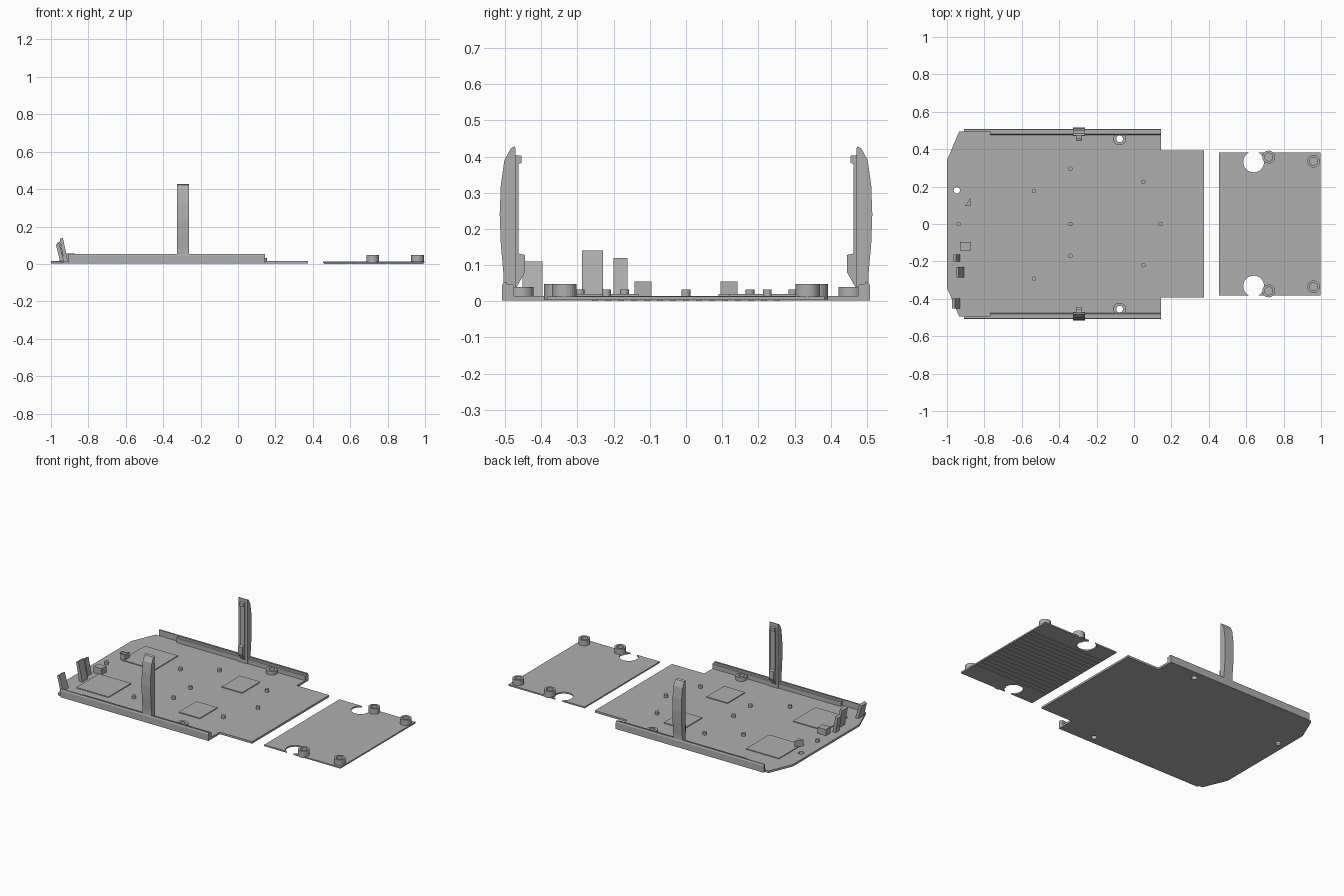
import bpy, bmesh, math
from mathutils import Matrix, Vector

if "Cube" in bpy.data.objects:
    bpy.data.objects.remove(bpy.data.objects["Cube"])

grey = bpy.data.materials.new("plain grey")
grey.use_nodes = True
tone = (0.43, 0.43, 0.43, 1)
grey.diffuse_color = tone
grey.node_tree.nodes["Principled BSDF"].inputs["Base Color"].default_value = tone


def finish(name, bm):
    bmesh.ops.recalc_face_normals(bm, faces=bm.faces)
    me = bpy.data.meshes.new(name)
    bm.to_mesh(me)
    bm.free()
    me.materials.append(grey)
    ob = bpy.data.objects.new(name, me)
    bpy.context.collection.objects.link(ob)
    return ob


def prism(name, points, axis, lo, hi):
    """Extrude a flat outline along x, y or z between lo and hi."""
    k = "xyz".index(axis)
    bm = bmesh.new()
    verts = []
    for a, b in points:
        co = [a, b]
        co.insert(k, lo)
        verts.append(bm.verts.new(co))
    face = bm.faces.new(verts)
    out = bmesh.ops.extrude_face_region(bm, geom=[face])
    shift = Vector((0, 0, 0))
    shift[k] = hi - lo
    moved = [g for g in out["geom"] if isinstance(g, bmesh.types.BMVert)]
    bmesh.ops.translate(bm, verts=moved, vec=shift)
    return finish(name, bm)


def box(name, x0, x1, y0, y1, z0, z1):
    return prism(name, [(x0, y0), (x1, y0), (x1, y1), (x0, y1)], "z", z0, z1)


def cylinder(name, x, y, r, z0, z1, sides=24):
    bm = bmesh.new()
    bmesh.ops.create_cone(bm, cap_ends=True, segments=sides, radius1=r, radius2=r,
                          depth=z1 - z0, matrix=Matrix.Translation((x, y, (z0 + z1) / 2)))
    return finish(name, bm)


def tube(name, x, y, r_out, r_in, z0, z1):
    """Spin a rectangular wall section into a hollow boss."""
    bm = bmesh.new()
    ring = [bm.verts.new((x + r, y, z)) for r, z in
            ((r_in, z0), (r_out, z0), (r_out, z1), (r_in, z1))]
    edges = [bm.edges.new((ring[i], ring[i - 1])) for i in range(4)]
    bmesh.ops.spin(bm, geom=ring + edges, cent=(x, y, 0), axis=(0, 0, 1),
                   angle=math.tau, steps=28, use_merge=True)
    bmesh.ops.remove_doubles(bm, verts=bm.verts, dist=1e-5)
    return finish(name, bm)


def drill(ob, holes):
    """Cut round holes through a plate, then drop the cutters."""
    cutters = [cylinder("hole_cutter", x, y, r, -0.1, 0.1, 32) for x, y, r in holes]
    for c in cutters:
        c.hide_render = True
        mod = ob.modifiers.new("hole", "BOOLEAN")
        mod.operation = "DIFFERENCE"
        mod.solver = "EXACT"
        mod.object = c
    bpy.context.view_layer.update()
    graph = bpy.context.evaluated_depsgraph_get()
    ob.data = bpy.data.meshes.new_from_object(ob.evaluated_get(graph))
    ob.modifiers.clear()
    for c in cutters:
        bpy.data.objects.remove(c)


TOP = 0.015

# Main plate with chamfered end and narrow tongue
half = [(-1, 0.34), (-0.935, 0.495), (0.145, 0.495), (0.145, 0.393), (0.375, 0.393)]
outline = half + [(x, -y) for x, y in reversed(half)]
main_plate = prism("main_plate", outline, "z", 0.002, TOP)
drill(main_plate, [(-0.947, 0.18, 0.017), (-0.077, 0.455, 0.018), (-0.077, -0.455, 0.018)])

# Cover plate with two open round notches and a ribbed underside
cover = box("cover_plate", 0.455, 0.998, -0.383, 0.383, 0.004, 0.013)
drill(cover, [(0.64, 0.332, 0.056), (0.64, -0.332, 0.056)])
for i in range(15):
    y = (i - 7) * 0.036
    box("cover_rib", 0.46, 0.993, y - 0.008, y + 0.008, 0, 0.006)

for side, s in (("left", 1), ("right", -1)):
    # Side rails: thin outer wall and thicker inner ledge
    wall = [(0.495, 0.002), (0.508, 0.002), (0.508, 0.045), (0.504, 0.053), (0.495, 0.053)]
    prism(side + "_rail_wall", [(s * y, z) for y, z in wall], "x", -0.91, 0.145)
    ledge = [(0.476, 0.01), (0.496, 0.01), (0.496, 0.048), (0.48, 0.048), (0.476, 0.044)]
    prism(side + "_rail_ledge", [(s * y, z) for y, z in ledge], "x", -0.77, 0.145)

    # Upright clip with bowed outer face
    clip = [(0.47, 0.01), (0.505, 0.01), (0.505, 0.08), (0.512, 0.16), (0.515, 0.24),
            (0.512, 0.32), (0.502, 0.39), (0.484, 0.423), (0.472, 0.428)]
    prism(side + "_clip", [(s * y, z) for y, z in clip], "x", -0.327, -0.263)
    # Spine inside the clip, with a foot bump and a top catch
    spine = [(0.473, 0.03), (0.462, 0.05), (0.445, 0.08), (0.445, 0.128), (0.463, 0.132),
             (0.463, 0.38), (0.455, 0.382), (0.455, 0.402), (0.473, 0.404)]
    prism(side + "_clip_spine", [(s * y, z) for y, z in spine], "x", -0.311, -0.279)

    # Hollow screw bosses
    tube(side + "_main_boss", -0.077, s * 0.455, 0.034, 0.018, 0.01, 0.039)
    for x, y in ((0.72, 0.358), (0.96, 0.336)):
        tube(side + "_cover_boss", x, s * y, 0.034, 0.021, 0.005, 0.048)

# Locating pegs
for x, y in ((-0.34, 0.295), (-0.535, 0.177), (0.05, 0.225), (-0.34, 0), (-0.937, 0),
             (0.142, 0), (-0.34, -0.17), (0.05, -0.22), (-0.535, -0.293)):
    cylinder("peg", x, y, 0.012, 0.01, 0.033, 16)

# Thin raised pads
for x0, x1, y0, y1 in ((-0.89, -0.66, -0.375, -0.145), (-0.89, -0.655, 0.09, 0.325),
                       (-0.2, -0.055, 0.12, 0.305), (-0.205, -0.055, -0.31, -0.13)):
    box("raised_pad", x0, x1, y0, y1, 0.01, 0.02)

# Small block and wedge at the chamfered end
box("end_block", -0.93, -0.872, -0.142, -0.095, 0.01, 0.055)
prism("end_wedge", [(-0.905, 0.095), (-0.873, 0.095), (-0.873, 0.142)], "z", 0.01, 0.055)

# Leaning tabs: foot position, head position, width and height
for foot, head, y0, y1, h in ((-0.93, -0.96, -0.2, -0.162, 0.12),
                              (-0.908, -0.945, -0.287, -0.23, 0.14),
                              (-0.928, -0.965, -0.452, -0.397, 0.11)):
    prism("leaning_tab", [(foot, 0.01), (head + 0.008, h), (head - 0.008, h - 0.008),
                          (foot - 0.022, 0.01)], "y", y0, y1)
